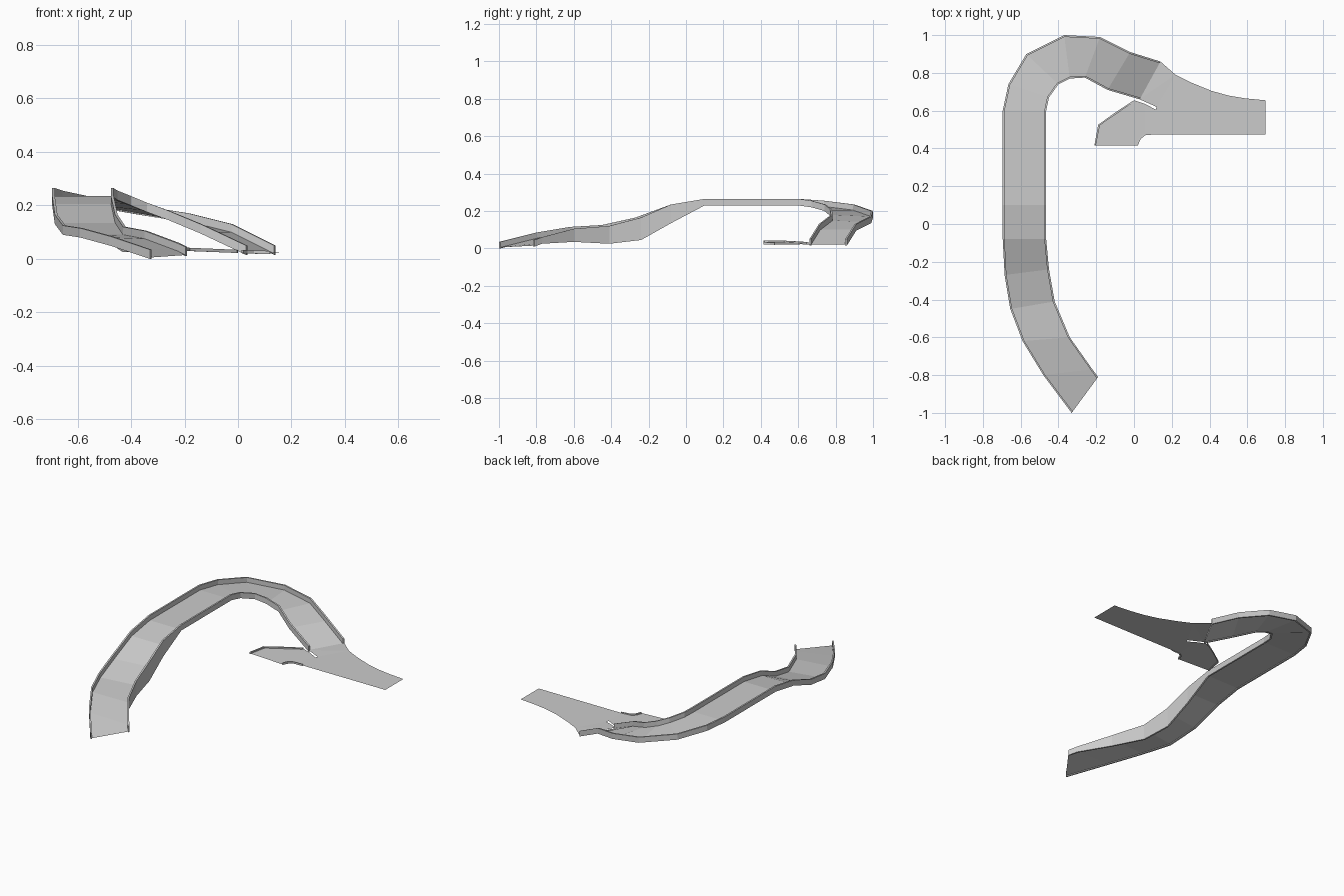
import bpy
import bmesh
from mathutils import Vector

default_cube = bpy.data.objects.get("Cube")
if default_cube:
    bpy.data.objects.remove(default_cube, do_unlink=True)

# One plain grey for the whole track
grey = bpy.data.materials.new("concrete_grey")
grey.use_nodes = True
colour = (0.6, 0.6, 0.6, 1)
grey.diffuse_color = colour
grey.node_tree.nodes["Principled BSDF"].inputs["Base Color"].default_value = colour

RAIL_WIDTH = 0.01
RAIL_DROP = 0.035
FLOOR_DROP = 0.03


def finish(name, bm, fix_normals=True):
    """Turn a bmesh into a flat shaded object with the shared material."""
    if fix_normals:
        bmesh.ops.recalc_face_normals(bm, faces=bm.faces[:])
    mesh = bpy.data.meshes.new(name)
    bm.to_mesh(mesh)
    bm.free()
    mesh.materials.append(grey)
    obj = bpy.data.objects.new(name, mesh)
    bpy.context.collection.objects.link(obj)
    return obj


def make_rail(name, tops, partners, drops):
    """Sweep a thin box section along a path, thickened towards its partners."""
    bm = bmesh.new()
    rings = []
    for top, partner, drop in zip(tops, partners, drops):
        inward = Vector(partner) - Vector(top)
        inward.z = 0
        inward = inward.normalized() * RAIL_WIDTH
        down = Vector((0, 0, -drop))
        corner = Vector(top)
        section = (corner, corner + inward, corner + inward + down, corner + down)
        rings.append([bm.verts.new(point) for point in section])
    for ring, following in zip(rings, rings[1:]):
        for side in range(4):
            other = (side + 1) % 4
            bm.faces.new((ring[side], ring[other], following[other], following[side]))
    bm.faces.new(rings[0])
    bm.faces.new(rings[-1])
    return finish(name, bm)


def make_floor(name, left, right):
    """Span two rail paths with one strip of quads facing up."""
    bm = bmesh.new()
    down = Vector((0, 0, -FLOOR_DROP))
    pairs = [[bm.verts.new(Vector(point) + down) for point in pair]
             for pair in zip(left, right)]
    for (a, b), (c, d) in zip(pairs, pairs[1:]):
        face = bm.faces.new((a, b, d, c))
        face.normal_update()
        if face.normal.z < 0:
            face.normal_flip()
    return finish(name, bm, fix_normals=False)


# Rail top paths, from the low front entry round to the rear exit
outer_path = [
    (-.33, -1, .035), (-.48, -.8, .085), (-.59, -.62, .115), (-.655, -.45, .125),
    (-.685, -.27, .165), (-.695, -.08, .235), (-.695, .1, .265), (-.695, .6, .265),
    (-.665, .74, .255), (-.57, .9, .235), (-.37, 1, .2), (-.18, .99, .17),
    (-.02, .91, .13), (.14, .86, .05)]
inner_path = [
    (-.19, -.81, .045), (-.22, -.77, .06), (-.34, -.6, .105), (-.42, -.41, .12),
    (-.45, -.24, .165), (-.465, -.08, .235), (-.465, .1, .265), (-.465, .6, .265),
    (-.45, .67, .255), (-.4, .74, .235), (-.34, .77, .21), (-.26, .775, .18),
    (-.14, .71, .13), (.03, .66, .05)]

# The inner rail hangs deeper where the ramp climbs
deep = {2: .07, 3: .095, 4: .12, 5: .1}
count = len(outer_path)
make_rail("outer_rail", outer_path, inner_path, [RAIL_DROP] * count)
make_rail("inner_rail", inner_path, outer_path,
          [deep.get(i, RAIL_DROP) for i in range(count)])
make_floor("track_floor", outer_path, inner_path)


# Flat exit apron with a side tail that rises slightly
def apron_height(x):
    return .022 + max(0, .1 - x) * .04


tail_edge = [(-.21, .415), (-.19, .525), (-.1, .59), (0, .655), (.06, .635), (.115, .605)]
step_edge = [(.12, .475), (.06, .47), (.035, .45), (.02, .415)]
exit_edge = [(.12, .62), (.03, .66), (.14, .86), (.22, .79), (.3, .75), (.41, .705),
             (.5, .68), (.59, .665), (.695, .655), (.695, .475)]
outline = tail_edge + exit_edge + step_edge
bm = bmesh.new()
verts = [bm.verts.new((x, y, apron_height(x))) for x, y in outline]
edges = [bm.edges.new((v, verts[(i + 1) % len(verts)])) for i, v in enumerate(verts)]
bmesh.ops.triangle_fill(bm, edges=edges, use_beauty=True)
for face in bm.faces:
    face.normal_update()
    if face.normal.z < 0:
        face.normal_flip()
finish("exit_apron", bm, fix_normals=False)

# Low lips along both sides of the tail
for name, edge in (("tail_lip", tail_edge[:4]), ("step_lip", step_edge)):
    tops = [(x, y, apron_height(x) + .008) for x, y in edge]
    make_rail(name, tops, [(-.05, .5, 0)] * len(tops), [.012] * len(tops))
